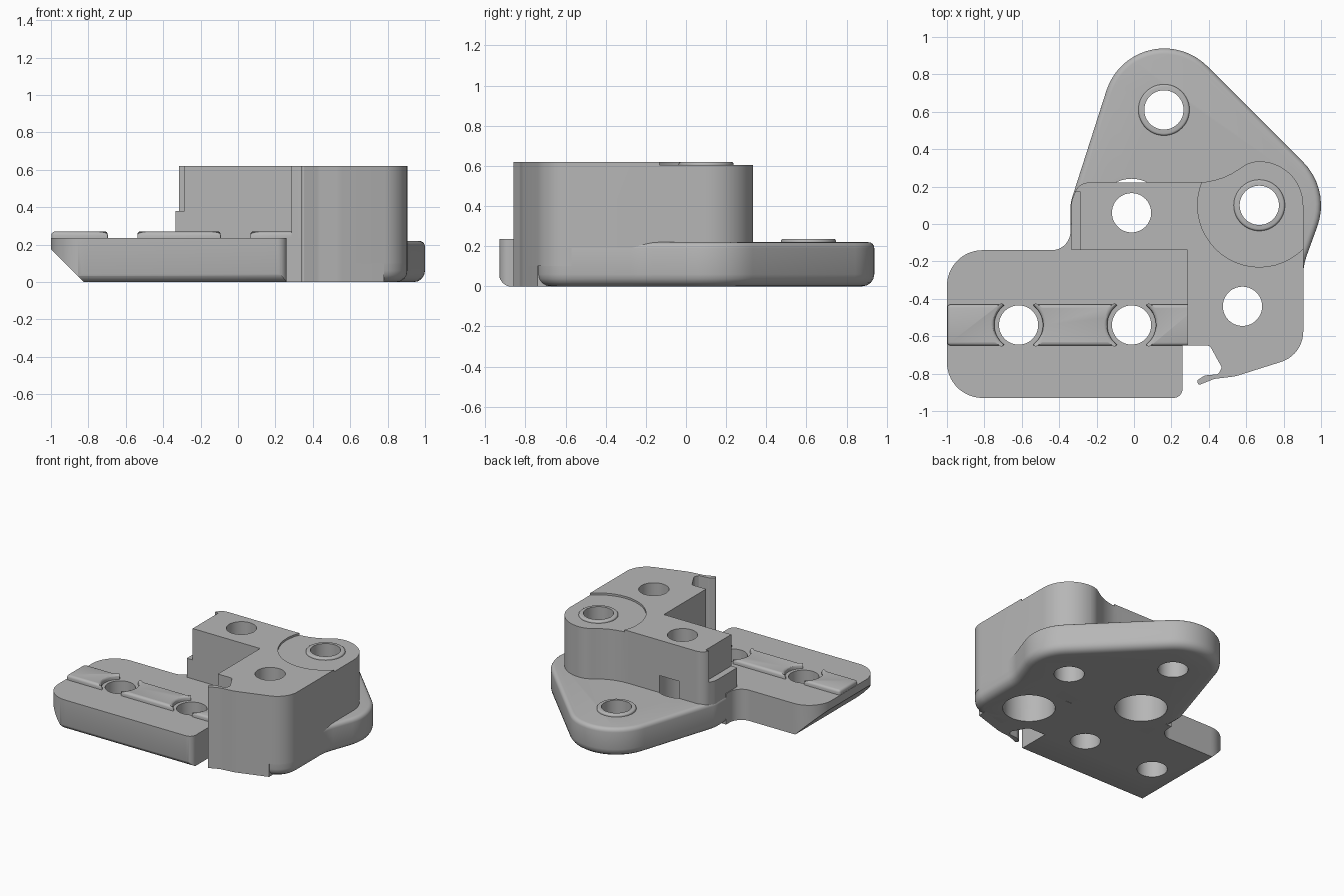
import bpy, bmesh, math
from mathutils import Vector

if "Cube" in bpy.data.objects:
    bpy.data.objects.remove(bpy.data.objects["Cube"], do_unlink=True)

grey = bpy.data.materials.new("plain grey")
grey.use_nodes = True
COLOUR = (0.47, 0.47, 0.47, 1)
grey.diffuse_color = COLOUR
grey.node_tree.nodes["Principled BSDF"].inputs["Base Color"].default_value = COLOUR


def rounded(corners):
    """Turn (x, y[, radius]) corners into an outline with arc fillets."""
    points = []
    count = len(corners)
    for i, corner in enumerate(corners):
        p = Vector(corner[:2])
        r = corner[2] if len(corner) > 2 else 0
        if not r:
            points.append(p)
            continue
        a = (Vector(corners[i - 1][:2]) - p).normalized()
        b = (Vector(corners[(i + 1) % count][:2]) - p).normalized()
        half = a.angle(b) / 2
        centre = p + (a + b).normalized() * (r / math.sin(half))
        start = p + a * (r / math.tan(half)) - centre
        end = p + b * (r / math.tan(half)) - centre
        sweep = math.atan2(start.x * end.y - start.y * end.x, start.dot(end))
        steps = max(2, round(abs(sweep) / math.radians(7)))
        for k in range(steps + 1):
            t = sweep * k / steps
            c, s = math.cos(t), math.sin(t)
            points.append(centre + Vector((start.x * c - start.y * s,
                                           start.x * s + start.y * c)))
    return points


def prism(name, corners, low, high, axis="z", bottom=0, top=0):
    """Extrude an outline along an axis, with optional rounded rims."""
    place = {"z": lambda u, v, w: (u, v, w),
             "x": lambda u, v, w: (w, u, v),
             "y": lambda u, v, w: (u, w, v)}[axis]
    bm = bmesh.new()
    outline = rounded(corners)
    rings = [[bm.verts.new(place(p.x, p.y, w)) for p in outline] for w in (low, high)]
    caps = [bm.faces.new(ring) for ring in rings]
    n = len(outline)
    for i in range(n):
        j = (i + 1) % n
        bm.faces.new((rings[0][i], rings[0][j], rings[1][j], rings[1][i]))
    bmesh.ops.recalc_face_normals(bm, faces=bm.faces)
    rims = [(list(cap.edges), size) for cap, size in zip(caps, (bottom, top))]
    for edges, size in rims:
        if size:
            bmesh.ops.bevel(bm, geom=edges, offset=size, segments=4, profile=0.5,
                            affect="EDGES", clamp_overlap=False)
    mesh = bpy.data.meshes.new(name)
    bm.to_mesh(mesh)
    bm.free()
    mesh.materials.append(grey)
    obj = bpy.data.objects.new(name, mesh)
    bpy.context.collection.objects.link(obj)
    return obj


def disc(name, centre, radius, low, high, top=0):
    x, y = centre
    ring = [(x + radius * math.cos(math.tau * k / 48),
             y + radius * math.sin(math.tau * k / 48)) for k in range(48)]
    return prism(name, ring, low, high, top=top)


def box(name, x0, x1, y0, y1, z0, z1):
    return prism(name, [(x0, y0), (x1, y0), (x1, y1), (x0, y1)], z0, z1)


def apply(obj, mod):
    bpy.context.view_layer.objects.active = obj
    bpy.ops.object.modifier_apply(modifier=mod.name)


def cut(obj, cutter):
    cutter.hide_render = True
    mod = obj.modifiers.new("cut", "BOOLEAN")
    mod.operation = "DIFFERENCE"
    mod.solver = "EXACT"
    mod.object = cutter
    apply(obj, mod)


back_hole, side_hole = (0.16, 0.61), (0.67, 0.1)
block_holes = [(-0.013, 0.06), (0.58, -0.44)]
rail_holes = [(-0.617, -0.54), (-0.013, -0.54)]
cutters = []

# Low side plate, with a sloped left end and a rounded front lower edge
plate = prism("side_plate", [
    (-1, -0.93, 0.19), (0.26, -0.93, 0.05), (0.26, -0.65), (0.4, -0.65),
    (0.4, 0), (-0.34, 0), (-0.34, -0.14, 0.1), (-1, -0.14, 0.19)], 0, 0.235)
slope = prism("slope_cutter", [(-1.2, 0.375), (-1.2, -0.2), (-0.625, -0.2)],
              -1.2, 0.3, axis="y")
edge = prism("edge_cutter", [
    (-1.1, -0.1), (-0.7, -0.1), (-0.7, -0.002), (-0.932, -0.002, 0.065),
    (-0.932, 0.1), (-1.1, 0.1)], -1.2, 0.5, axis="x")
for cutter in (slope, edge):
    cut(plate, cutter)
    cutters.append(cutter)

# Triangular flange with soft rims
flange = prism("triangular_flange", [
    (-0.34, -0.25), (0.4, -0.25), (0.5, -0.6), (0.55, -0.8), (0.905, -0.7, 0.17),
    (0.905, -0.22, 0.3), (1.052, 0.184, 0.33), (0.015, 1.22, 0.325),
    (-0.34, 0.113, 0.2)], 0, 0.22, bottom=0.06, top=0.03)

# Tall block with a small hook at the front
hook = [(0.285, -0.65), (0.405, -0.65, 0.025), (0.47, -0.768, 0.02),
        (0.45, -0.803, 0.015), (0.377, -0.81, 0.03), (0.337, -0.837, 0.01),
        (0.345, -0.862, 0.01), (0.43, -0.828, 0.06), (0.54, -0.815, 0.2)]
block = prism("tall_block", [(-0.335, -0.14), (0.285, -0.14)] + hook + [
    (0.905, -0.7, 0.17), (0.905, 0.335, 0.235), (0.62, 0.335, 0.15),
    (0.46, 0.222, 0.4), (-0.295, 0.222, 0.08), (-0.335, 0.12, 0.1)], 0.1, 0.62)
foot = prism("block_foot", [(0.285, -0.2)] + hook + [(0.78, -0.739), (0.78, -0.2)],
             0, 0.15)
notch = box("notch_cutter", -0.5, -0.285, -0.3, 0.17, 0.38, 0.8)
recess = disc("recess_cutter", side_hole, 0.33, 0.605, 0.8)
for cutter in (notch, recess):
    cut(block, cutter)
    cutters.append(cutter)

# Raised rings round the two flange holes
back_ring = disc("back_ring", back_hole, 0.137, 0.15, 0.237, top=0.012)
side_ring = disc("side_ring", side_hole, 0.137, 0.5, 0.62, top=0.012)

# Rail on the plate, interrupted at its holes
rail = box("plate_rail", -0.998, 0.35, -0.65, -0.43, 0.19, 0.27)
for centre in rail_holes:
    gap = disc("gap_cutter", centre, 0.13, 0.1, 0.4)
    cut(rail, gap)
    cutters.append(gap)
soft = rail.modifiers.new("soft", "BEVEL")
soft.width = 0.018
soft.segments = 3
soft.limit_method = "ANGLE"
soft.angle_limit = math.radians(40)
soft.use_clamp_overlap = False
apply(rail, soft)

# Through holes, and wide pockets under the two block holes
parts = [plate, flange, block, foot, back_ring, side_ring]
drills = [disc("hole_cutter", c, 0.105, -0.1, 0.8)
          for c in [back_hole, side_hole] + block_holes + rail_holes]
drills += [disc("pocket_cutter", c, 0.182, -0.1, 0.35) for c in block_holes]
for part in parts:
    for drill in drills:
        cut(part, drill)
for cutter in cutters + drills:
    bpy.data.objects.remove(cutter, do_unlink=True)

# Smooth curved walls, crisp corners
bpy.ops.object.select_all(action="DESELECT")
for part in parts + [rail]:
    part.select_set(True)
bpy.context.view_layer.objects.active = block
bpy.ops.object.shade_smooth_by_angle(angle=math.radians(30))
